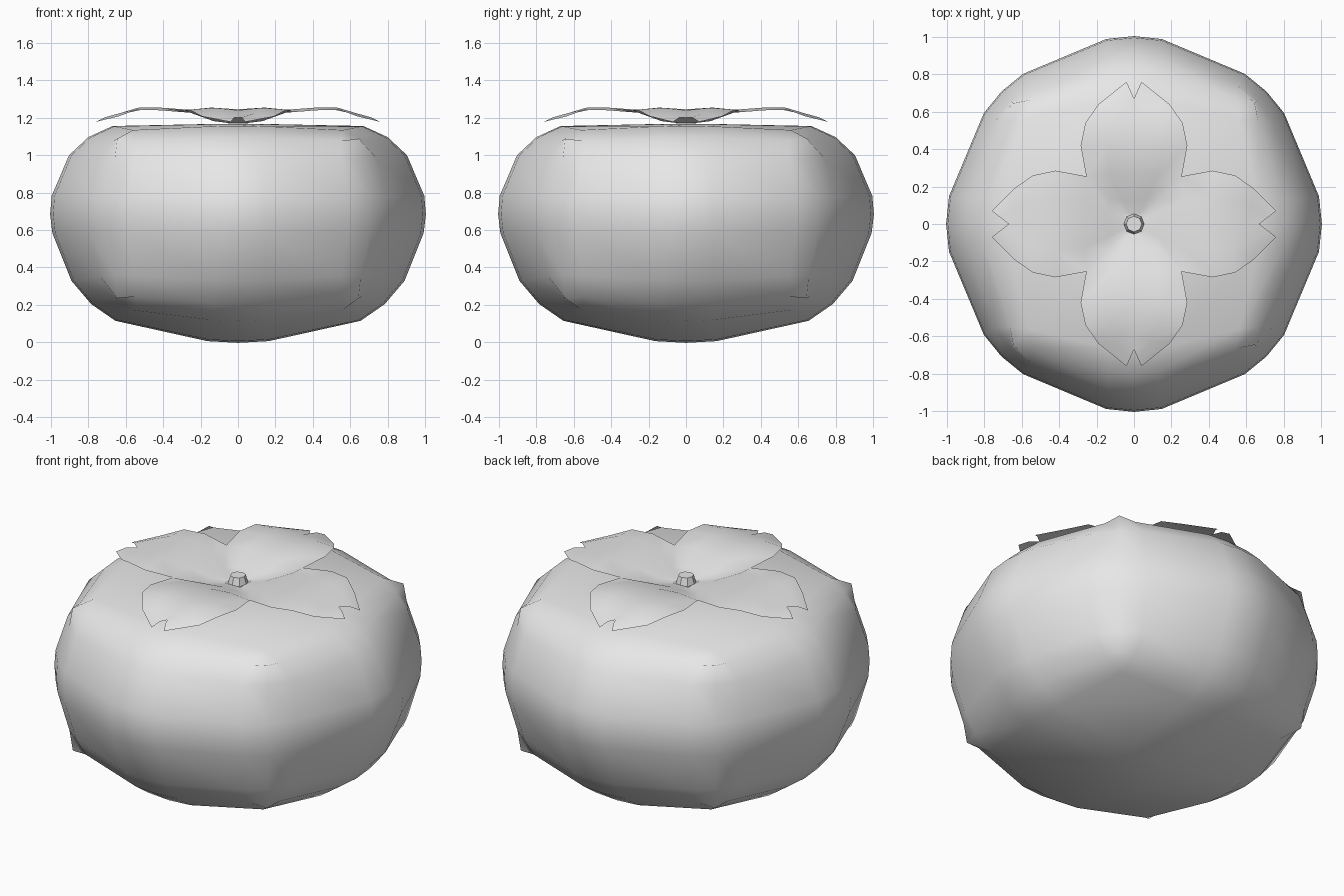
import bpy, bmesh
from math import pi
from mathutils import Vector, Matrix
from itertools import product

cube = bpy.data.objects.get("Cube")
if cube:
    bpy.data.objects.remove(cube, do_unlink=True)

grey = bpy.data.materials.new("plain_grey")
grey.use_nodes = True
grey.diffuse_color = (0.8, 0.8, 0.8, 1)
grey.node_tree.nodes["Principled BSDF"].inputs["Base Color"].default_value = (0.8, 0.8, 0.8, 1)


def finish(bm, name, smooth=True):
    mesh = bpy.data.meshes.new(name)
    for f in bm.faces:
        f.smooth = smooth
    bm.to_mesh(mesh)
    bm.free()
    mesh.materials.append(grey)
    obj = bpy.data.objects.new(name, mesh)
    bpy.context.collection.objects.link(obj)
    return obj


# Fruit: a cube grid stretched over face-centre, edge and corner control points,
# given as (near offset, height) for the lower and the upper half
INNER = 0.2
OUTER = (0.8, 0.8, 0.67)
MID_Z = 0.69
LOWER = {"pole": -0.061, "edge": (0.848, 0.142), "corner": (0.66, 0.20)}
UPPER = {"pole": 1.172, "edge": (0.87, 1.158), "corner": (0.66, 1.12)}


def control(i, j, k, half):
    if k == 0:
        r = 0.755 if i and j else 1.085
        return Vector((i * r, j * r, MID_Z))
    if not (i or j):
        return Vector((0, 0, half["pole"]))
    r, z = half["corner"] if i and j else half["edge"]
    return Vector((i * r, j * r, z))


def stretch(v):
    half = LOWER if v[2] < 0 else UPPER
    a = [abs(c) for c in v]
    p = Vector()
    for bits in product((0, 1), repeat=3):
        if any(bits):
            w = 1
            for c, b in zip(a, bits):
                w *= c if b else 1 - c
            p += control(*bits, half) * w
    return Vector((p.x if v[0] >= 0 else -p.x, p.y if v[1] >= 0 else -p.y, p.z))


def round_edge(v):
    # Chamfer the cube edges towards their neighbours
    ends = [i for i in range(3) if abs(v[i]) == 1]
    p = stretch(v)
    if len(ends) < 2:
        return p
    near = Vector()
    for i in ends:
        n = list(v)
        n[i] *= OUTER[i]
        near += stretch(n)
    return p * 0.25 + near * (0.75 / len(ends))


def rounded(v):
    # Soften the ridges along the middle lines of the faces
    choices = [[(0, 0.25), (INNER, 0.375), (-INNER, 0.375)] if c == 0 else [(c, 1)] for c in v]
    p = Vector()
    for (x, wx), (y, wy), (z, wz) in product(*choices):
        p += round_edge((x, y, z)) * (wx * wy * wz)
    return p


bm = bmesh.new()
bmesh.ops.create_cube(bm, size=2)
bmesh.ops.subdivide_edges(bm, edges=bm.edges[:], cuts=5, use_grid_fill=True)
for v in bm.verts:
    place = []
    for c, outer in zip(v.co, OUTER):
        n = round(c * 3)
        place.append((0, INNER, outer, 1)[abs(n)] * (1 if n >= 0 else -1))
    v.co = rounded(place)
bmesh.ops.recalc_face_normals(bm, faces=bm.faces[:])
finish(bm, "fruit_body")

# Leafy cap: one petal grid turned four times and welded
# rows: distance at side, distance at middle, half width, side z, middle z
ROWS = [
    (0.05, 0.05, 0.05, 1.172, 1.172),
    (0.13, 0.13, 0.13, 1.182, 1.19),
    (0.255, 0.27, 0.255, 1.227, 1.235),
    (0.42, 0.42, 0.285, 1.24, 1.245),
    (0.54, 0.53, 0.26, 1.243, 1.24),
    (0.64, 0.61, 0.19, 1.207, 1.222),
]
bm = bmesh.new()
for turn in range(4):
    rot = Matrix.Rotation(turn * pi / 2, 3, "Z")
    tip = (0.76, 0.67, 0.07 if turn % 2 else 0.04, 1.178, 1.20)
    grid = []
    for side, mid, half, z_side, z_mid in ROWS + [tip]:
        line = []
        for t in (-1, -0.5, 0, 0.5, 1):
            w = abs(t)
            bump = 0.012 if w == 0.5 and side > 0.2 else 0
            co = (half * t, mid + (side - mid) * w, z_mid + (z_side - z_mid) * w + bump)
            line.append(bm.verts.new(rot @ Vector(co)))
        grid.append(line)
    for low, high in zip(grid, grid[1:]):
        for i in range(4):
            bm.faces.new((low[i], low[i + 1], high[i + 1], high[i]))
bmesh.ops.remove_doubles(bm, verts=bm.verts[:], dist=0.001)
bmesh.ops.recalc_face_normals(bm, faces=bm.faces[:])
if sum(f.normal.z for f in bm.faces) < 0:
    bmesh.ops.reverse_faces(bm, faces=bm.faces[:])
finish(bm, "leaf_cap")

# Short stem in the middle of the cap
bm = bmesh.new()
bmesh.ops.create_cone(bm, cap_ends=True, segments=8, radius1=0.055, radius2=0.042, depth=0.045,
                      matrix=Matrix.Translation((0, 0, 1.192)))
finish(bm, "stem", smooth=False)
